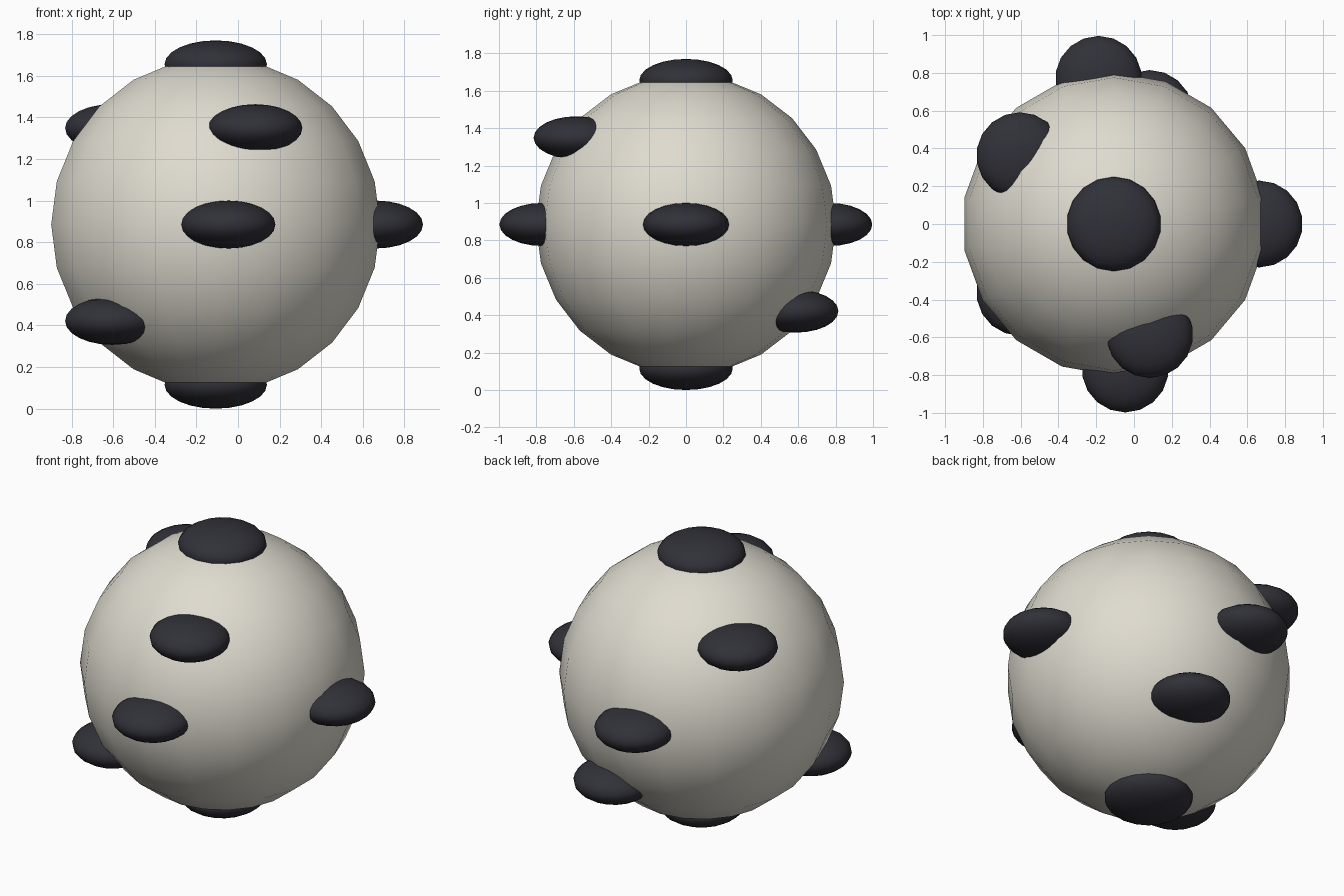
import bpy
from math import radians, sin, cos

cube = bpy.data.objects.get("Cube")
if cube:
    bpy.data.objects.remove(cube, do_unlink=True)


def material(name, colour):
    mat = bpy.data.materials.new(name)
    mat.use_nodes = True
    mat.diffuse_color = (*colour, 1)
    mat.node_tree.nodes["Principled BSDF"].inputs["Base Color"].default_value = (*colour, 1)
    return mat


cream = material("warm_cream", (0.74, 0.71, 0.63))
charcoal = material("blue_charcoal", (0.03, 0.03, 0.04))

CENTRE = (-0.107, 0, 0.885)
REACH = 0.77  # distance from the ball centre to each spot centre


def ball(name, offset, size, mat):
    """Smooth ellipsoid placed relative to the main ball's centre."""
    location = [c + o for c, o in zip(CENTRE, offset)]
    bpy.ops.mesh.primitive_uv_sphere_add(segments=18, ring_count=12, radius=1, location=location)
    obj = bpy.context.object
    obj.name = name
    obj.scale = size
    bpy.ops.object.transform_apply(location=False, rotation=False, scale=True)
    bpy.ops.object.shade_smooth()
    obj.data.materials.append(mat)
    return obj


def spot(name, azimuth, elevation, width=0.23):
    """Flattened spot half sunk into the ball, always lying level."""
    a, e = radians(azimuth), radians(elevation)
    offset = (REACH * cos(e) * cos(a), REACH * cos(e) * sin(a), REACH * sin(e))
    ball(name, offset, (width, width, 0.115), charcoal)


# Main ball
ball("ball_body", (0, 0, 0), (0.803, 0.803, 0.803), cream)

# Pole spots
spot("top_spot", 0, 90, 0.25)
spot("bottom_spot", 0, -90, 0.25)

# Spots around the middle
for name, azimuth in (("left", 0), ("back", 96), ("front", -85.5)):
    spot(name + "_middle_spot", azimuth, 0)

# Upper and lower spots
spot("front_upper_spot", -72, 37)
spot("back_upper_spot", 144, 37)
spot("back_lower_spot", 72, -37)
spot("front_lower_spot", -144, -37)
